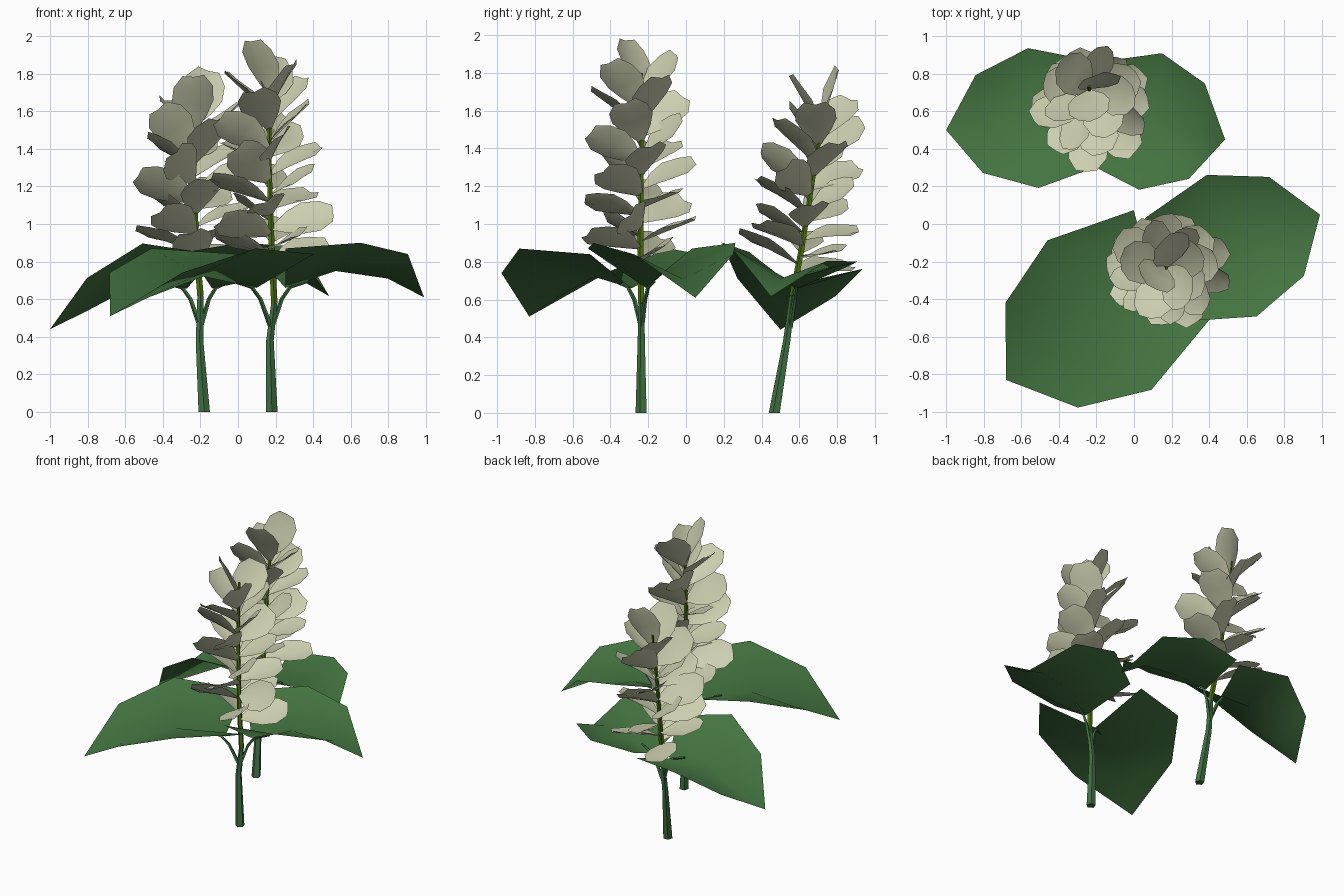
import bpy, bmesh, math, random
from mathutils import Vector

if "Cube" in bpy.data.objects:
    bpy.data.objects.remove(bpy.data.objects["Cube"])

random.seed(11)


def material(name, rgb):
    m = bpy.data.materials.new(name)
    m.diffuse_color = (*rgb, 1)
    m.use_nodes = True
    m.node_tree.nodes["Principled BSDF"].inputs["Base Color"].default_value = m.diffuse_color
    return m


LEAF = material("leaf green", (0.057, 0.176, 0.052))
STEM = material("stem green", (0.052, 0.168, 0.056))
STALK = material("stalk olive", (0.072, 0.17, 0.004))
PETAL = material("petal cream", (0.60, 0.62, 0.43))


def make_object(name, verts, faces, mat, smooth=True):
    me = bpy.data.meshes.new(name)
    me.from_pydata([tuple(v) for v in verts], [], faces)
    bm = bmesh.new()
    bm.from_mesh(me)
    bmesh.ops.remove_doubles(bm, verts=bm.verts, dist=0.0005)
    for f in bm.faces:
        f.smooth = smooth
    bm.to_mesh(me)
    bm.free()
    me.materials.append(mat)
    ob = bpy.data.objects.new(name, me)
    bpy.context.collection.objects.link(ob)
    return ob


def tube(name, pts, radii, mat, sides=5):
    """Tapered tube along a path with capped ends."""
    pts = [Vector(p) for p in pts]
    verts, faces = [], []
    for i, p in enumerate(pts):
        d = (pts[min(i + 1, len(pts) - 1)] - pts[max(i - 1, 0)]).normalized()
        if i == 0 and p.z == 0:
            d = Vector((0, 0, 1))
        a = Vector((0.3, 1, 0)).cross(d).normalized()
        b = d.cross(a)
        for k in range(sides):
            t = math.tau * k / sides
            verts.append(p + radii[i] * (a * math.cos(t) + b * math.sin(t)))
    for i in range(len(pts) - 1):
        for k in range(sides):
            n = (k + 1) % sides
            faces.append((i * sides + k, i * sides + n,
                          (i + 1) * sides + n, (i + 1) * sides + k))
    faces.append(tuple(range(sides))[::-1])
    faces.append(tuple(range(len(verts) - sides, len(verts))))
    return make_object(name, verts, faces, mat, False)


def strip_faces(rows, start=0):
    """Quads for a blade made of rows of left, middle and right points."""
    return [tuple(start + 3 * r + c + o for o in (0, 1, 4, 3))
            for r in range(rows - 1) for c in (0, 1)]


def leaf(name, origin, tip, edge_z, slope, shift=0, wide=1):
    """Broad folded leaf with two lobes beside the stem, plus its petiole."""
    o, t = Vector(origin), Vector(tip)
    d = Vector((t.x - o.x, t.y - o.y))
    L = d.length
    d.normalize()
    s = Vector((-d.y, d.x))

    def at(u, v, z):
        x = o.x + L * (u * d.x + v * s.x)
        y = o.y + L * (u * d.y + v * s.y) + shift * (1 - u ** 4)
        return Vector((x, y, z - slope * (y - o.y)))

    # edge u, half width, edge z, midrib u, midrib z
    rows = [(-0.03, 0.34, edge_z - 0.03, 0.09, 0.66),
            (0.42, 0.465, edge_z, 0.42, edge_z - 0.15),
            (0.78, 0.325, t.z + 0.23, 0.76, t.z + 0.10),
            (1.0, 0, t.z, 1.0, t.z)]
    verts = []
    for u, w, z, um, zm in rows:
        verts += [at(u, w * wide, z), at(um, 0, zm), at(u, -w * wide, z)]
    make_object(name, verts, strip_faces(len(rows)), LEAF)
    base = at(0.12, 0, 0.664)
    mid = base.lerp(Vector((o.x, o.y, 0.57)), 0.45) - Vector((0, 0, 0.02))
    tube(name + "_petiole", [(o.x, o.y - slope * 0.1, 0.45), mid,
                             base, at(0.24, 0, 0.695)],
         [0.014, 0.011, 0.010, 0.007], STEM, 4)


def on_path(path, z):
    for a, b in zip(path, path[1:]):
        if z <= b[2]:
            break
    return Vector(a).lerp(Vector(b), (z - a[2]) / (b[2] - a[2]))


def blossom(name, path, z0, z1, count, slope, phase):
    """Spiral of petals twisted like propeller blades, upright at the top."""
    profile = [(0, 0.012), (0.28, 0.078), (0.52, 0.112),
               (0.80, 0.106), (1.0, 0.058)]
    verts, faces = [], []
    for i in range(count):
        f = i / (count - 1)
        p = on_path(path, z0 + (z1 - z0) * f)
        az = phase + i * math.radians(137.5)
        tilt = math.radians(14 + 16 * f + 32 * f ** 4 + random.uniform(-6, 8))
        out = Vector((math.cos(az), math.sin(az), 0))
        along = out * math.cos(tilt) + Vector((0, 0, math.sin(tilt)))
        side = Vector((-out.y, out.x, 0))
        up = along.cross(side)
        roll = math.radians(random.uniform(2, 50))
        side, up = (side * math.cos(roll) + up * math.sin(roll),
                    up * math.cos(roll) - side * math.sin(roll))
        length = 0.325 + random.uniform(-0.02, 0.02)
        start = len(verts)
        for u, w in profile:
            for k in (1, 0, -1):
                q = along * (length * u) + side * (w * k)
                q += up * (0.03 * abs(k) * math.sin(math.pi * min(u, 0.8)))
                q.z -= slope * q.y
                verts.append(p + q)
        faces += strip_faces(len(profile), start)
    make_object(name, verts, faces, PETAL)


# front plant
front = [(0.18, -0.235, 0), (0.17, -0.235, 0.38), (0.193, -0.235, 0.58),
         (0.18, -0.24, 0.85), (0.165, -0.235, 1.35), (0.175, -0.235, 1.8)]
tube("front_stem", front[:3], [0.032, 0.021, 0.017], STEM)
tube("front_stalk", front[2:], [0.018, 0.017, 0.013, 0.008], STALK)
leaf("front_left_leaf", (0.175, -0.235, 0), (-0.68, -0.83, 0.51), 0.87, 0)
leaf("front_right_leaf", (0.18, -0.235, 0), (0.99, 0.05, 0.61), 0.90, 0)
blossom("front_petals", front, 0.80, 1.68, 26, 0, 0.4)

# back plant, leaning backward
back = [(-0.18, 0.47, 0), (-0.205, 0.535, 0.38), (-0.20, 0.565, 0.62),
        (-0.22, 0.61, 0.85), (-0.235, 0.675, 1.25), (-0.24, 0.735, 1.62)]
tube("back_stem", back[:3], [0.032, 0.021, 0.017], STEM)
tube("back_stalk", back[2:], [0.018, 0.017, 0.013, 0.008], STALK)
leaf("back_left_leaf", (-0.20, 0.56, 0), (-1.0, 0.50, 0.43), 0.83, 0.18, 0.03)
leaf("back_right_leaf", (-0.20, 0.565, 0), (0.485, 0.45, 0.60), 0.85, 0.14,
     0.03, 1.14)
blossom("back_petals", back, 0.75, 1.52, 24, 0.15, 2.2)
